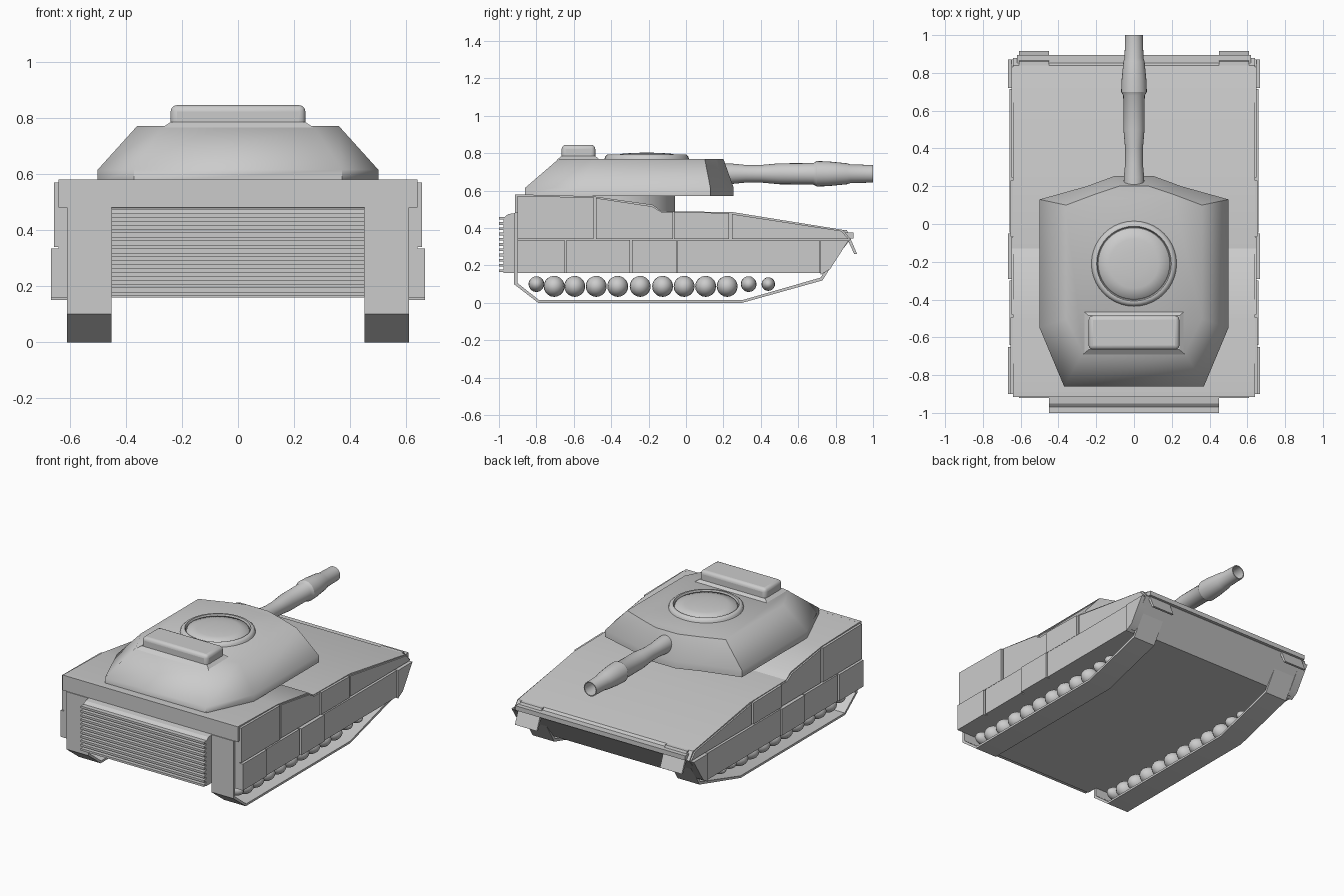
import bpy, bmesh, math
from mathutils import Matrix

cube = bpy.data.objects.get("Cube")
if cube:
    bpy.data.objects.remove(cube, do_unlink=True)

grey = bpy.data.materials.new("plain grey")
grey.use_nodes = True
GREY = (0.6, 0.6, 0.6, 1)
grey.diffuse_color = GREY
grey.node_tree.nodes["Principled BSDF"].inputs["Base Color"].default_value = GREY


def finish(name, bm, angle=30):
    """Turn a bmesh into a shaded grey object."""
    bmesh.ops.recalc_face_normals(bm, faces=bm.faces)
    mesh = bpy.data.meshes.new(name)
    bm.to_mesh(mesh)
    bm.free()
    obj = bpy.data.objects.new(name, mesh)
    bpy.context.collection.objects.link(obj)
    mesh.materials.append(grey)
    bpy.ops.object.select_all(action='DESELECT')
    obj.select_set(True)
    bpy.context.view_layer.objects.active = obj
    bpy.ops.object.shade_smooth_by_angle(angle=math.radians(angle))
    return obj


def loft(name, rings, angle=30):
    """Skin matching closed rings of points and cap both ends."""
    bm = bmesh.new()
    loops = [[bm.verts.new(p) for p in ring] for ring in rings]
    n = len(loops[0])
    for a, b in zip(loops, loops[1:]):
        for i in range(n):
            j = (i + 1) % n
            bm.faces.new((a[i], a[j], b[j], b[i]))
    bm.faces.new(loops[0])
    bm.faces.new(loops[-1])
    return finish(name, bm, angle)


def prism(name, profile, x0, x1):
    """Side profile (y, z) extruded across x."""
    return loft(name, [[(x, y, z) for y, z in profile] for x in (x0, x1)])


def box(name, x0, x1, y0, y1, z0, z1):
    return prism(name, [(y0, z0), (y1, z0), (y1, z1), (y0, z1)], x0, x1)


def lathe(name, profile, matrix, steps=32, angle=30):
    """Revolve (radius, height) points around z, then place with matrix."""
    bm = bmesh.new()
    verts = [bm.verts.new((r, 0, h)) for r, h in profile]
    edges = [bm.edges.new(pair) for pair in zip(verts, verts[1:])]
    bmesh.ops.spin(bm, geom=verts + edges, axis=(0, 0, 1), cent=(0, 0, 0),
                   angle=math.tau, steps=steps)
    bmesh.ops.remove_doubles(bm, verts=bm.verts, dist=0.0005)
    bm.transform(matrix)
    return finish(name, bm, angle)


# Hull: one side profile, with a stepped deck and sloping nose
prism("hull", [(-0.9, 0.16), (0.74, 0.16), (0.88, 0.34), (0.84, 0.39),
               (0.25, 0.485), (-0.13, 0.49), (-0.18, 0.525),
               (-0.5, 0.57), (-0.9, 0.58)], -0.64, 0.64)
box("rear_lip", -0.64, 0.64, -0.915, -0.89, 0.48, 0.58)
box("nose_lip", -0.62, 0.62, 0.83, 0.895, 0.345, 0.375)

# Rear grille with horizontal slats
prism("grille_body", [(-0.9, 0.16), (-0.975, 0.16), (-0.975, 0.455), (-0.95, 0.475),
                      (-0.9, 0.48)], -0.45, 0.45)
for i in range(11):
    z = 0.165 + i * 0.028
    box(f"grille_slat_{i + 1}", -0.45, 0.45, -1.0, -0.97, z, z + 0.014)

# Running gear and skirts on both sides
belt_outer = [(-0.92, 0.48), (-0.92, 0.1), (-0.79, 0), (0.3, 0), (0.73, 0.12), (0.86, 0.33)]
belt_inner = [(0.84, 0.33), (0.72, 0.135), (0.3, 0.014), (-0.785, 0.014),
              (-0.9, 0.105), (-0.9, 0.48)]
wheels = [-0.8, -0.705, -0.595, -0.48, -0.365, -0.245, -0.125, -0.01, 0.105, 0.22, 0.335, 0.44]
upper_skirts = [
    [(-0.9, 0.34), (-0.495, 0.34), (-0.495, 0.565), (-0.9, 0.57)],
    [(-0.48, 0.34), (-0.07, 0.34), (-0.07, 0.485), (-0.13, 0.485), (-0.18, 0.515), (-0.48, 0.56)],
    [(-0.065, 0.34), (0.23, 0.34), (0.23, 0.48), (-0.065, 0.485)],
    [(0.245, 0.34), (0.87, 0.34), (0.83, 0.385), (0.245, 0.475)],
]
lower_skirts = [(-0.9, -0.65), (-0.64, -0.3), (-0.29, -0.05), (-0.045, 0.715)]

for side, s in (("left", 1), ("right", -1)):
    prism(f"{side}_track_belt", belt_outer + belt_inner, s * 0.45, s * 0.61)
    prism(f"{side}_front_flap", [(0.84, 0.39), (0.86, 0.39), (0.915, 0.26), (0.9, 0.26)],
          s * 0.45, s * 0.61)
    for i, y in enumerate(wheels):
        r = 0.056 if 0 < i < 10 else 0.042 if i != 11 else 0.036
        bm = bmesh.new()
        bmesh.ops.create_uvsphere(bm, u_segments=16, v_segments=10, radius=1)
        bm.transform(Matrix.Translation((s * 0.53, y, 0.088 if 0 < i < 10 else 0.1))
                     @ Matrix.Diagonal((0.07, r, r, 1)))
        finish(f"{side}_wheel_{i + 1}", bm, 60)
    for i, profile in enumerate(upper_skirts):
        prism(f"{side}_upper_skirt_{i + 1}", profile, s * 0.61, s * (0.655 - 0.006 * (i % 2)))
    for i, (y0, y1) in enumerate(lower_skirts):
        box(f"{side}_lower_skirt_{i + 1}", s * 0.61, s * (0.666 - 0.007 * (i % 2)),
            y0, y1, 0.16, 0.335)
    prism(f"{side}_nose_skirt", [(0.72, 0.15), (0.77, 0.18), (0.87, 0.335), (0.72, 0.335)],
          s * 0.61, s * 0.666)

# Turret: angular plan lofted inwards to the roof
low = [(0.37, -0.86), (0.5, -0.55), (0.5, 0.13), (0.25, 0.2), (0.1, 0.255)]
top = [(0.27, -0.68), (0.36, -0.5), (0.36, 0.1), (0.2, 0.16), (0.08, 0.2)]


def ring(half, z):
    return [(x, y, z) for x, y in half] + [(-x, y, z) for x, y in reversed(half)]


loft("turret", [ring(low, 0.57), ring(low, 0.615), ring(top, 0.77)], 50)
lathe("turret_neck", [(0, 0.45), (0.3, 0.45), (0.3, 0.58), (0, 0.58)],
      Matrix.Translation((0, -0.36, 0)))

# Roof hatch: raised rim with a shallow dome
hatch = Matrix.Translation((0, -0.21, 0.765))
lathe("hatch_rim", [(0.227, 0), (0.222, 0.018), (0.21, 0.028), (0.198, 0.028), (0.192, 0.012)],
      hatch, 40, 60)
lathe("hatch_dome", [(0.19, 0.012), (0.185, 0.022), (0.13, 0.032), (0.07, 0.037), (0, 0.038)],
      hatch, 40, 60)

# Roof box with rounded edges, on a flared foot
roof_box = box("roof_box", -0.24, 0.24, -0.665, -0.485, 0.74, 0.845)
bevel = roof_box.modifiers.new("rounding", 'BEVEL')
bevel.width = 0.022
bevel.segments = 3
loft("roof_box_foot", [[(x * w, -0.575 + y * d, z) for x, y in ((-1, -1), (1, -1), (1, 1), (-1, 1))]
                       for w, d, z in ((0.27, 0.115, 0.765), (0.24, 0.09, 0.785))])

# Gun barrel with a thicker sleeve and an open muzzle
barrel = [(0.055, 0.18), (0.054, 0.25), (0.047, 0.32), (0.047, 0.4), (0.056, 0.5),
          (0.057, 0.68), (0.068, 0.7), (0.066, 0.76), (0.056, 0.86), (0.05, 0.88),
          (0.047, 1.0), (0.041, 1.0), (0.041, 0.8), (0, 0.8)]
lathe("gun_barrel", barrel,
      Matrix.Translation((0, 0, 0.69)) @ Matrix.Rotation(-math.pi / 2, 4, 'X'), 24)
